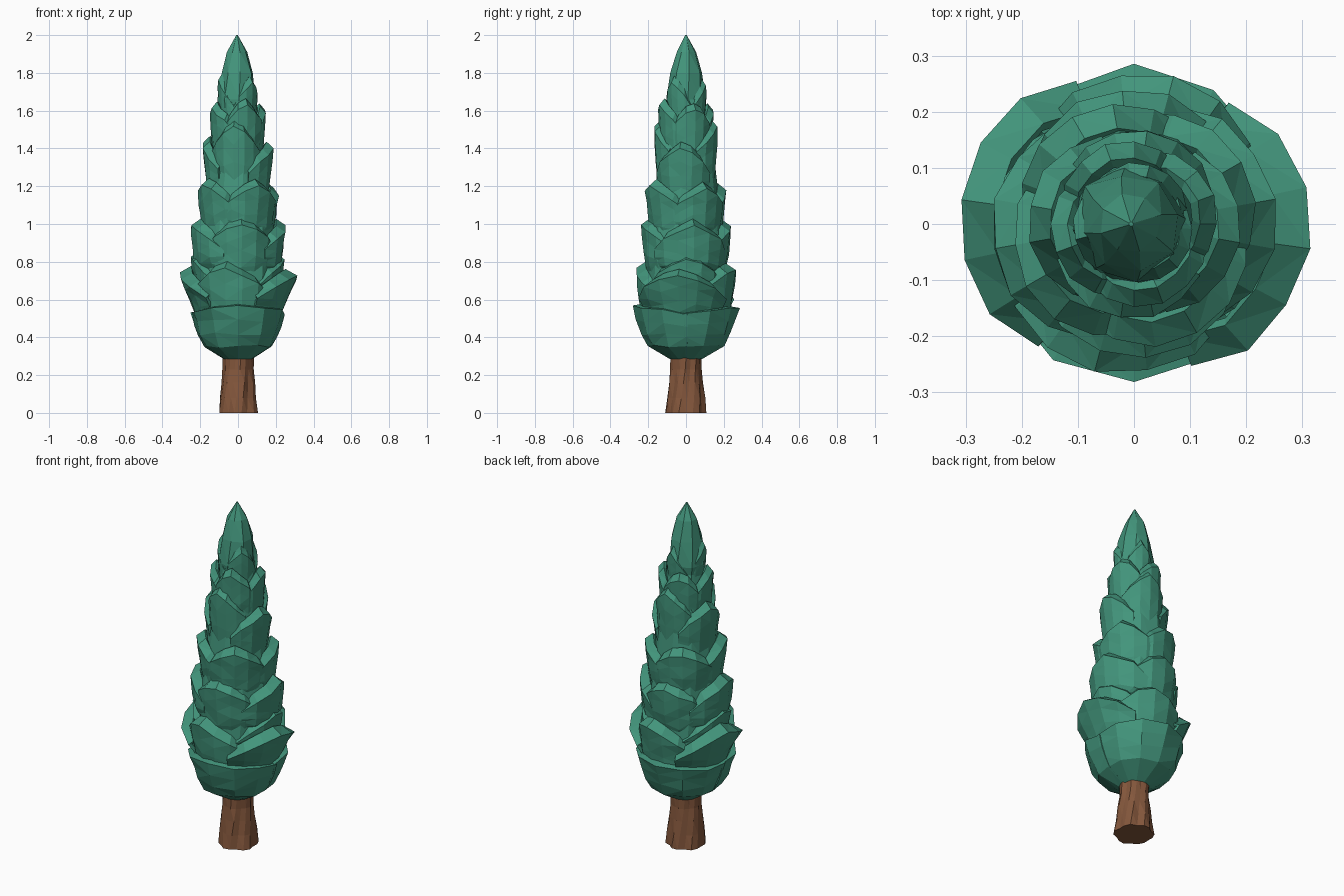
import bpy, bmesh, math, random

if "Cube" in bpy.data.objects:
    bpy.data.objects.remove(bpy.data.objects["Cube"])

random.seed(7)


def material(name, rgb):
    m = bpy.data.materials.new(name)
    m.diffuse_color = (*rgb, 1)
    m.use_nodes = True
    m.node_tree.nodes["Principled BSDF"].inputs["Base Color"].default_value = m.diffuse_color
    return m


GREEN = material("foliage green", (0.055, 0.30, 0.20))
BROWN = material("bark brown", (0.23, 0.095, 0.045))


def finish(name, bm, mat):
    bmesh.ops.triangulate(bm, faces=bm.faces[:])
    me = bpy.data.meshes.new(name)
    bm.to_mesh(me)
    bm.free()
    me.materials.append(mat)
    ob = bpy.data.objects.new(name, me)
    bpy.context.collection.objects.link(ob)
    return ob


def lathe(name, profile, sides, mat, jitter, ridge=0.0):
    """Closed faceted body from (radius, z) rings."""
    bm = bmesh.new()
    rings = []
    for k, (r, z) in enumerate(profile):
        ring = []
        for i in range(sides):
            a = 2 * math.pi * i / sides + 0.1 * k
            rr = r * (1 + random.uniform(-jitter, jitter) - ridge * (i % 3 == 0))
            ring.append(bm.verts.new((rr * math.cos(a), rr * math.sin(a), z)))
        rings.append(ring)
    for lo, hi in zip(rings, rings[1:]):
        for i in range(sides):
            j = (i + 1) % sides
            bm.faces.new((lo[i], lo[j], hi[j], hi[i]))
    bm.faces.new(rings[0][::-1])
    bm.faces.new(rings[-1])
    return finish(name, bm, mat)


def leaf(name, angle, half, z0, z1, r0, r1, drop, power, lip):
    """Upright leaf wrapped round the core: pointed rim, then a lip sloping inward."""
    bm = bmesh.new()
    cols, rows = 6, 4
    grid = [[] for _ in range(rows + 2)]
    for i in range(cols + 1):
        u = 2 * i / cols - 1
        a = math.radians(angle + half * u)
        for j in range(rows + 1):
            v = j / rows
            z = z0 + (z1 - drop * abs(u) ** 1.4 - z0) * v
            r = (r0 + (r1 - r0) * v ** power) * (1 - 0.12 * u * u)
            if j:
                r *= random.uniform(0.98, 1.015)
                z += random.uniform(-0.01, 0.01)
            grid[j].append(bm.verts.new((r * math.cos(a), r * math.sin(a), z)))
        r -= 0.05 * r / 0.25
        grid[-1].append(bm.verts.new((r * math.cos(a), r * math.sin(a), z + lip)))
    for lo, hi in zip(grid, grid[1:]):
        for i in range(cols):
            bm.faces.new((lo[i], lo[i + 1], hi[i + 1], hi[i]))
    mod = finish(name, bm, GREEN).modifiers.new("thickness", "SOLIDIFY")
    mod.thickness = 0.02
    mod.offset = -1


# Trunk: flared, ridged bark
lathe("trunk", [(0.109, 0), (0.1, 0.08), (0.09, 0.16), (0.082, 0.23), (0.085, 0.36)],
      18, BROWN, 0.04, 0.09)

# Foliage core that closes the gaps between leaves
lathe("foliage_core", [(0.07, 0.285), (0.14, 0.33), (0.195, 0.43), (0.215, 0.6), (0.21, 0.88),
                       (0.155, 1.3), (0.09, 1.66)], 10, GREEN, 0.03)

# Pointed tip
tip = lathe("tip", [(0.08, 1.52), (0.1, 1.66), (0.088, 1.8), (0.053, 1.91), (0.004, 2.0)],
            8, GREEN, 0.07)
tip.location.x = -0.005

# Bottom cup: two broad leaves, front and back
for side in (-90, 90):
    leaf("cup_leaf", side, 92, 0.285, 0.56, 0.085, 0.282, 0.035, 0.36, 0.01)

# Leaf tiers: first angle, leaf count, bottom z, rim z, rim radius, profile power
tiers = [
    (-8, 2, 0.46, 0.745, 0.316, 1.0),
    (-105, 2, 0.45, 0.77, 0.27, 0.5),
    (0, 2, 0.60, 0.83, 0.25, 0.5),
    (-85, 2, 0.70, 1.0, 0.24, 0.4),
    (10, 2, 0.74, 1.0, 0.255, 0.3),
    (-60, 4, 0.92, 1.2, 0.222, 0.5),
    (-10, 2, 1.12, 1.41, 0.19, 0.5),
    (-98, 2, 1.15, 1.5, 0.17, 0.4),
    (20, 4, 1.33, 1.61, 0.15, 0.4),
    (75, 3, 1.48, 1.74, 0.11, 0.4),
]
for t, (start, count, z0, z1, rim, power) in enumerate(tiers):
    for n in range(count):
        lift = random.uniform(-0.015, 0.015)
        leaf(f"tier_{t + 1}_leaf", start + n * 360 / count, 60, z0, z1 + lift,
             min(0.205, rim * 0.78), rim, 0.13, power, 0.035)
